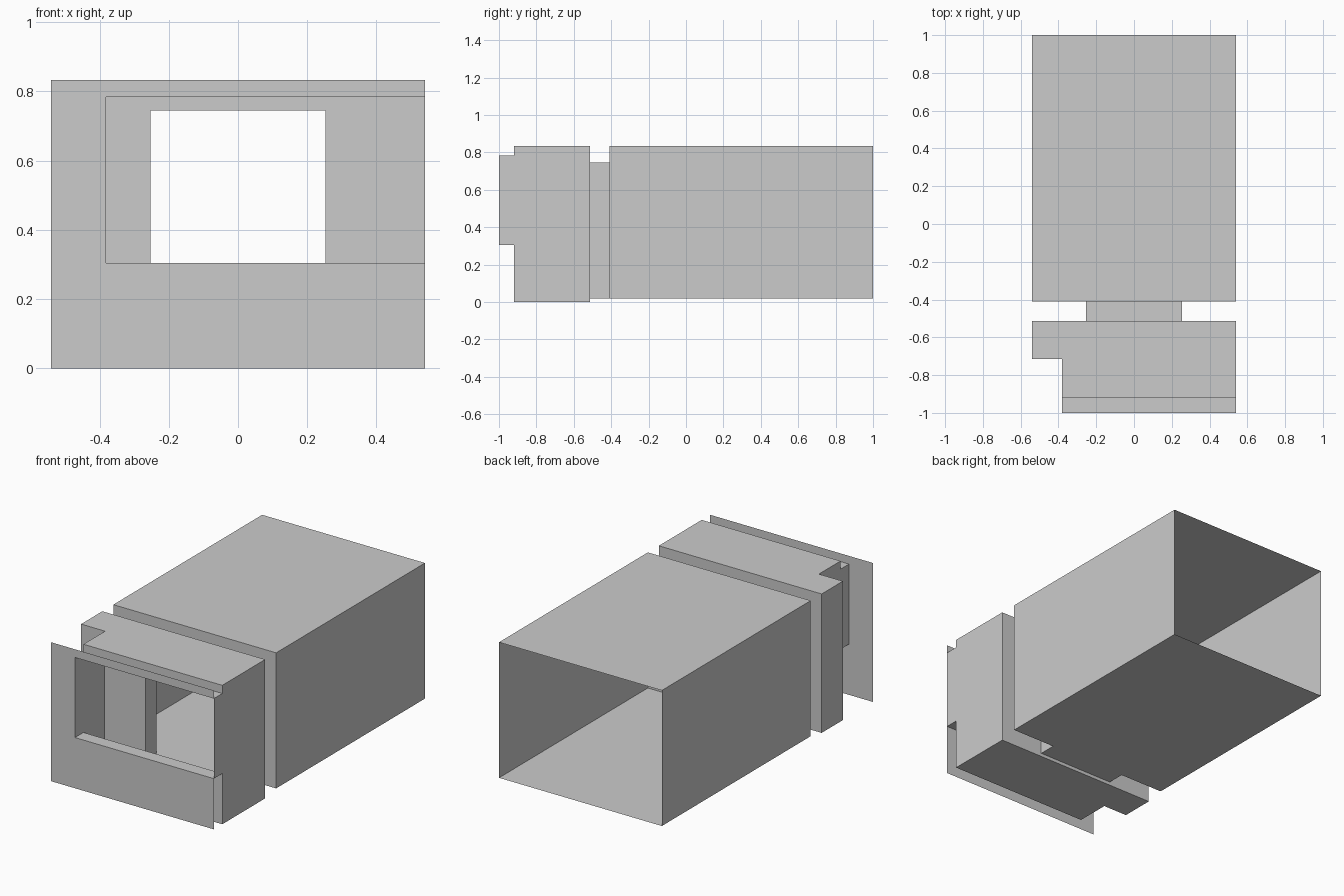
import bpy, bmesh

if "Cube" in bpy.data.objects:
    bpy.data.objects.remove(bpy.data.objects["Cube"])

W, TOP, FLOOR = 0.54, 0.833, 0.02
WIN = (-0.381, W, 0.304, 0.784)            # window: x0, x1, z0, z1
DOOR = (-0.253, 0.253, FLOOR, 0.745)       # doorway
Y_FRONT, Y_ROOM, Y_NOTCH, Y_BACK, Y_HALL, Y_END = -1, -0.92, -0.715, -0.514, -0.41, 1


def make(name, faces):
    """Object from a list of faces, welded, with consistent normals."""
    bm = bmesh.new()
    for f in faces:
        bm.faces.new([bm.verts.new(p) for p in f])
    bmesh.ops.remove_doubles(bm, verts=bm.verts, dist=1e-5)
    bmesh.ops.recalc_face_normals(bm, faces=bm.faces)
    me = bpy.data.meshes.new(name)
    bm.to_mesh(me)
    bm.free()
    ob = bpy.data.objects.new(name, me)
    bpy.context.collection.objects.link(ob)
    return ob


def rect(r, y):
    x0, x1, z0, z1 = r
    return [(x0, y, z0), (x1, y, z0), (x1, y, z1), (x0, y, z1)]


def tube(r, y0, y1):
    """Four open-ended sides between two depths."""
    a, b = rect(r, y0), rect(r, y1)
    return [[a[i], a[(i + 1) % 4], b[(i + 1) % 4], b[i]] for i in range(4)]


def wall(outer, hole, y):
    """Flat wall with a rectangular opening, as strips around the hole."""
    x0, x1, z0, z1 = outer
    a, b, c, d = hole
    strips = [(x0, a, z0, c), (a, b, z0, c), (b, x1, z0, c), (x0, a, c, d),
              (b, x1, c, d), (x0, a, d, z1), (a, b, d, z1), (b, x1, d, z1)]
    return [rect(s, y) for s in strips if s[1] - s[0] > 1e-4 and s[3] - s[2] > 1e-4]


# Flat facade and the window reveal behind it
make("facade", wall((-W, W, 0, TOP), WIN, Y_FRONT))
make("window_reveal", tube(WIN, Y_FRONT, Y_ROOM))

# Front room: L-shaped plan with floor, ceiling and walls
plan = [(WIN[0], Y_ROOM), (W, Y_ROOM), (W, Y_BACK), (-W, Y_BACK),
        (-W, Y_NOTCH), (WIN[0], Y_NOTCH)]
room = [[(x, y, z) for x, y in plan] for z in (0, TOP)]
for i in (1, 3, 4, 5):
    (xa, ya), (xb, yb) = plan[i], plan[(i + 1) % 6]
    room.append([(xa, ya, 0), (xb, yb, 0), (xb, yb, TOP), (xa, ya, TOP)])
room += wall((WIN[0], W, 0, TOP), WIN, Y_ROOM)
room += wall((-W, W, 0, TOP), DOOR, Y_BACK)
make("front_room", room)

# Doorway passage
make("passage", tube(DOOR, Y_BACK, Y_HALL))

# Long main hall, open at the back
make("main_hall", tube((-W, W, FLOOR, TOP), Y_HALL, Y_END)
     + wall((-W, W, FLOOR, TOP), DOOR, Y_HALL))
